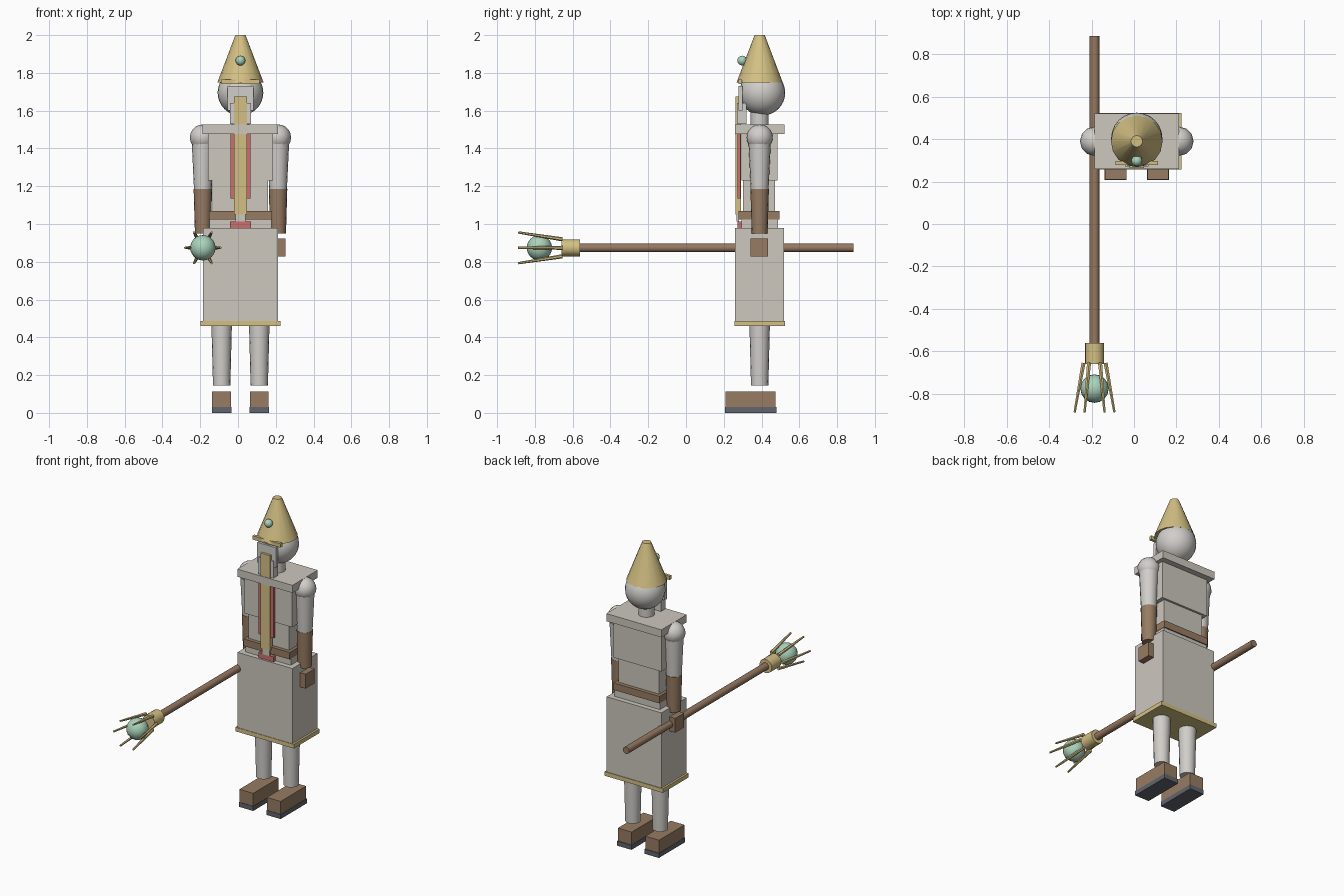
import bpy, math
from mathutils import Vector

cube = bpy.data.objects.get("Cube")
if cube:
    bpy.data.objects.remove(cube, do_unlink=True)


def material(name, *rgb):
    m = bpy.data.materials.new(name)
    m.use_nodes = True
    m.diffuse_color = (*rgb, 1)
    m.node_tree.nodes["Principled BSDF"].inputs["Base Color"].default_value = (*rgb, 1)
    return m


cloth = material("warm grey cloth", .61, .58, .52)
pale = material("pale grey", .64, .62, .59)
gold = material("gold", .66, .53, .23)
brown = material("brown leather", .31, .20, .125)
wood = material("wood", .31, .19, .12)
red = material("red", .60, .16, .155)
green = material("pale green", .40, .65, .50)
dark = material("dark sole", .12, .13, .155)

CX, CY = .013, .39   # body axis
HAND_Z = .874


def finish(name, mat, smooth=False):
    ob = bpy.context.object
    ob.name = ob.data.name = name
    ob.data.materials.append(mat)
    if smooth:
        bpy.ops.object.shade_smooth_by_angle(angle=math.radians(40))
    return ob


def box(name, mat, x, y, z):
    """Box from its (low, high) range on each axis."""
    bpy.ops.mesh.primitive_cube_add(size=1, location=[(a + b) / 2 for a, b in (x, y, z)])
    bpy.context.object.scale = [b - a for a, b in (x, y, z)]
    bpy.ops.object.transform_apply(location=False, rotation=False)
    return finish(name, mat)


def centred(name, mat, half_width, y, z):
    return box(name, mat, (CX - half_width, CX + half_width), y, z)


def ball(name, mat, centre, radius, segments=16, rings=12):
    bpy.ops.mesh.primitive_uv_sphere_add(segments=segments, ring_count=rings,
                                         radius=radius, location=centre)
    return finish(name, mat, True)


def rod(name, mat, start, end, r1, r2, sides=16):
    """Tapered rod between two points."""
    a, b = Vector(start), Vector(end)
    bpy.ops.mesh.primitive_cone_add(vertices=sides, radius1=r1, radius2=r2,
                                    depth=(b - a).length, location=(a + b) / 2)
    bpy.context.object.rotation_euler = (b - a).to_track_quat("Z", "Y").to_euler()
    return finish(name, mat, True)


# Skirt, torso and belt
centred("skirt", cloth, .199, (.26, .52), (.47, .98))
centred("skirt_trim", gold, .212, (.257, .524), (.46, .487))
centred("hips", cloth, .165, (.293, .488), (.97, 1.03))
centred("waist", cloth, .147, (.302, .470), (1.0, 1.24))
centred("chest", cloth, .173, (.295, .484), (1.23, 1.48))
centred("shoulder_mantle", cloth, .200, (.26, .522), (1.476, 1.526))
centred("belt", brown, .167, (.278, .495), (1.024, 1.07))
centred("belt_buckle", cloth, .027, (.268, .28), (1.012, 1.06))

# Front panels
centred("red_panel", red, .054, (.272, .288), (1.135, 1.478))
centred("gold_stole", gold, .034, (.263, .290), (1.05, 1.675))
centred("red_tab", red, .055, (.272, .294), (.975, 1.013))

# Legs, boots and arms on both sides
for side, s in (("right", -1), ("left", 1)):
    lx, ax = CX + s * .0995, CX + s * .199
    rod(side + "_leg", pale, (lx, CY, .145), (lx, CY, .50), .046, .055)
    box(side + "_boot", brown, (lx - .05, lx + .05), (.21, .474), (.028, .114))
    box(side + "_sole", dark, (lx - .052, lx + .052), (.207, .479), (0, .03))
    ball(side + "_shoulder", pale, (ax, CY, 1.458), .069, 12, 10)
    rod(side + "_upper_arm", pale, (ax, CY, 1.183), (ax, CY, 1.458), .047, .060)
    rod(side + "_forearm", brown, (ax, CY, .95), (ax, CY, 1.186), .042, .049)
    box(side + "_hand", brown, (ax - .040, ax + .040), (.342, .435), (.828, .922))

# Head and beard
rod("neck", pale, (CX, CY, 1.52), (CX, CY, 1.63), .048, .048)
ball("head", pale, (CX, .404, 1.695), .121, 24, 16)
centred("face", pale, .068, (.278, .300), (1.60, 1.73))
centred("beard", pale, .055, (.270, .320), (1.53, 1.64))

# Tall hat with band and gem
rod("hat", gold, (CX, CY, 1.75), (CX, CY, 2), .122, .027)
centred("hat_band", gold, .101, (.277, .296), (1.74, 1.765))
ball("hat_gem", green, (CX, .298, 1.865), .026, 12, 8)

# Staff held forward, with clawed orb
SX = CX - .199
rod("staff", wood, (SX, .887, HAND_Z), (SX, -.60, HAND_Z), .023, .023, 12)
rod("staff_collar", gold, (SX, -.56, HAND_Z), (SX, -.66, HAND_Z), .045, .045)
ball("staff_orb", green, (SX, -.776, HAND_Z), .067, 16, 12)
for i in range(6):
    a = math.radians(60 * i)
    c, s = math.cos(a), math.sin(a)
    rod(f"claw_{i + 1}", gold, (SX + .052 * c, -.655, HAND_Z + .052 * s),
        (SX + .094 * c, -.888, HAND_Z + .094 * s), .011, .006, 6)
